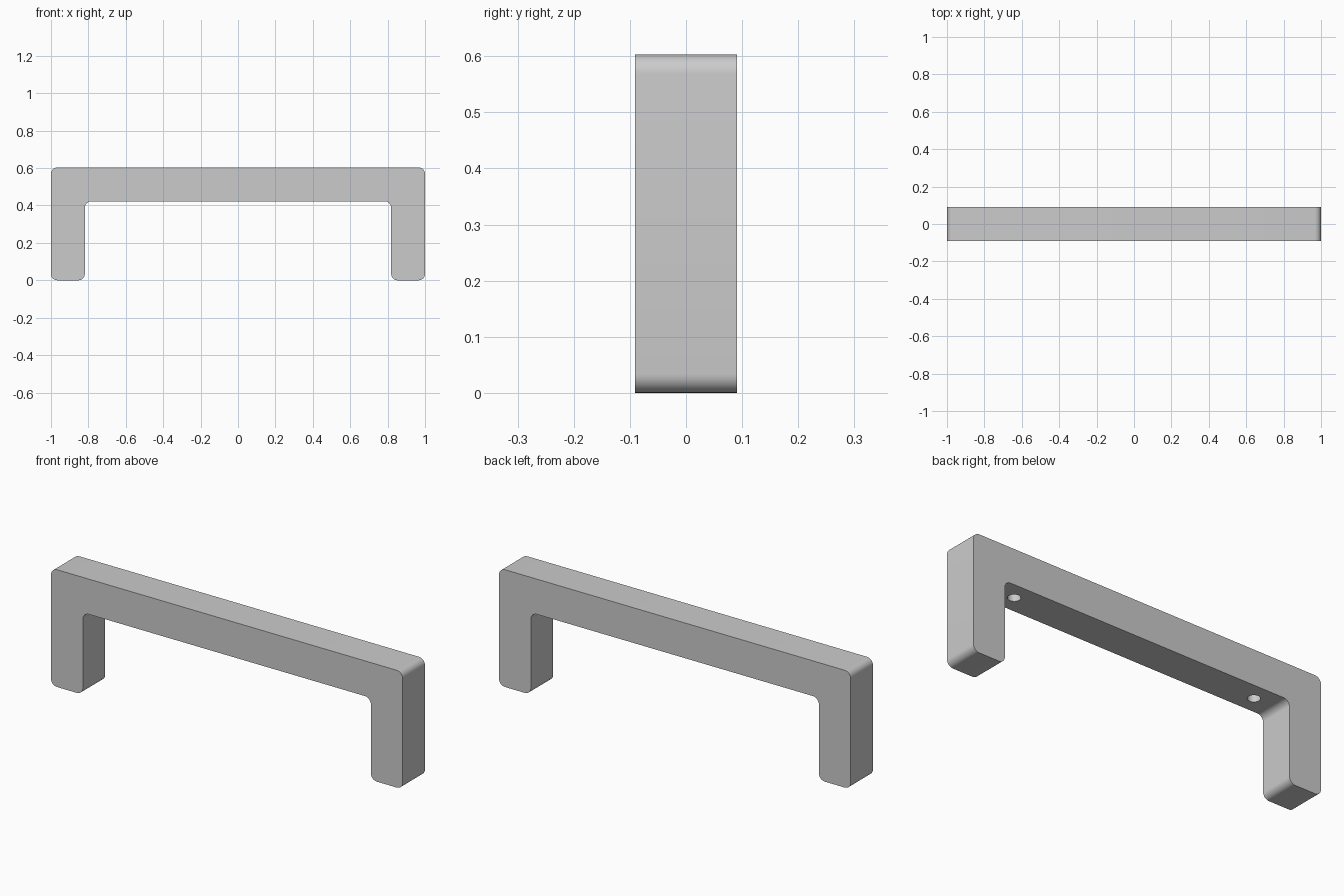
import bpy
import bmesh
import math

WIDTH, DEPTH, HEIGHT = 2.0, 0.181, 0.603
BAR = 0.181            # thickness of legs and grip
FILLET = 0.034
HOLE_X, HOLE_RADIUS, HOLE_DEPTH = 0.69, 0.03, 0.12

cube = bpy.data.objects.get("Cube")
if cube:
    bpy.data.objects.remove(cube, do_unlink=True)

grey = bpy.data.materials.new("satin_grey")
grey.use_nodes = True
colour = (0.6, 0.6, 0.6, 1)
grey.diffuse_color = colour
grey.node_tree.nodes["Principled BSDF"].inputs["Base Color"].default_value = colour


def add_object(name, bm):
    mesh = bpy.data.meshes.new(name)
    bm.to_mesh(mesh)
    bm.free()
    mesh.materials.append(grey)
    obj = bpy.data.objects.new(name, mesh)
    bpy.context.collection.objects.link(obj)
    return obj


# Handle: U-shaped profile, extruded front to back
out, inn, under = WIDTH / 2, WIDTH / 2 - BAR, HEIGHT - BAR
half = [(out, HEIGHT), (out, 0), (inn, 0), (inn, under)]
profile = half + [(-x, z) for x, z in reversed(half)]
bm = bmesh.new()
face = bm.faces.new([bm.verts.new((x, -DEPTH / 2, z)) for x, z in profile])
result = bmesh.ops.extrude_face_region(bm, geom=[face])
moved = [v for v in result["geom"] if isinstance(v, bmesh.types.BMVert)]
bmesh.ops.translate(bm, verts=moved, vec=(0, DEPTH, 0))

# Round every corner that runs front to back
corners = [e for e in bm.edges
           if abs(e.verts[0].co.y - e.verts[1].co.y) > DEPTH / 2]
bmesh.ops.bevel(bm, geom=corners, offset=FILLET, offset_type='OFFSET',
                segments=8, profile=0.5, affect='EDGES')
bmesh.ops.recalc_face_normals(bm, faces=bm.faces)
handle = add_object("handle", bm)

# Blind screw holes in the underside of the grip
bm = bmesh.new()
for side in (-1, 1):
    hole = bmesh.ops.create_cone(bm, cap_ends=True, segments=32,
                                 radius1=HOLE_RADIUS, radius2=HOLE_RADIUS,
                                 depth=2 * HOLE_DEPTH)
    bmesh.ops.translate(bm, verts=hole["verts"], vec=(side * HOLE_X, 0, under))
cutter = add_object("screw_hole_cutter", bm)
cutter.hide_render = True
cutter.display_type = 'WIRE'

cut = handle.modifiers.new("screw_holes", 'BOOLEAN')
cut.operation = 'DIFFERENCE'
cut.solver = 'EXACT'
cut.object = cutter

# Apply the cut, then smooth the fillets while keeping hard edges
bpy.ops.object.select_all(action='DESELECT')
handle.select_set(True)
bpy.context.view_layer.objects.active = handle
bpy.ops.object.modifier_apply(modifier=cut.name)
bpy.data.objects.remove(cutter, do_unlink=True)
bpy.ops.object.shade_smooth_by_angle(angle=math.radians(30))
